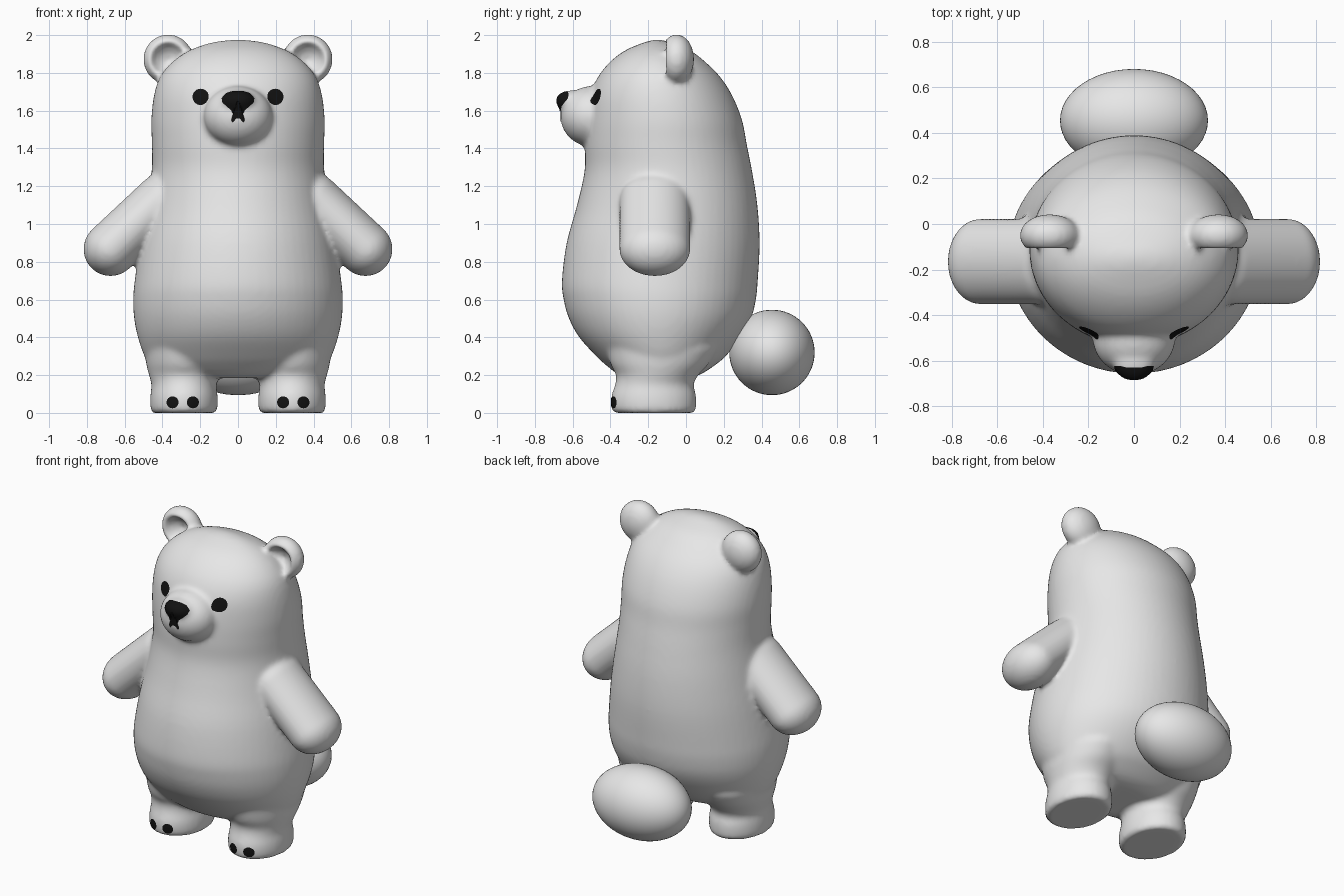
import bpy, bmesh, math
from mathutils import Vector, Matrix
from mathutils.bvhtree import BVHTree

if "Cube" in bpy.data.objects:
    bpy.data.objects.remove(bpy.data.objects["Cube"])


def material(name, rgb):
    m = bpy.data.materials.new(name)
    m.diffuse_color = (*rgb, 1)
    m.use_nodes = True
    m.node_tree.nodes["Principled BSDF"].inputs["Base Color"].default_value = m.diffuse_color
    return m


GREY = material("light grey", (0.8, 0.8, 0.8))
BLACK = material("black", (0.006, 0.006, 0.006))


def add_object(name, bm, mat):
    me = bpy.data.meshes.new(name)
    bm.to_mesh(me)
    bm.free()
    me.materials.append(mat)
    ob = bpy.data.objects.new(name, me)
    bpy.context.collection.objects.link(ob)
    for p in me.polygons:
        p.use_smooth = True
    return ob


def catmull(rows, steps=4):
    out = []
    for i in range(len(rows) - 1):
        a, b, c, d = (rows[max(0, min(len(rows) - 1, i + k))] for k in (-1, 0, 1, 2))
        for s in range(steps):
            t = s / steps
            out.append([0.5 * (2*q + (r - p)*t + (2*p - 5*q + 4*r - s4)*t*t + (3*q - p - 3*r + s4)*t**3)
                        for p, q, r, s4 in zip(a, b, c, d)])
    return out + [list(rows[-1])]


def loft(bm, rows, cx=0.0, n=64):
    """Closed stack of ellipses; each row is z, half width, front y, back y."""
    rings = []
    for z, rx, y0, y1 in catmull(rows):
        cy, ry = (y0 + y1) / 2, (y1 - y0) / 2
        rings.append([bm.verts.new((cx + rx * math.cos(a), cy + ry * math.sin(a), z))
                      for a in (2 * math.pi * k / n for k in range(n))])
    for lo, hi in zip(rings, rings[1:]):
        for k in range(n):
            bm.faces.new((lo[k], lo[(k+1) % n], hi[(k+1) % n], hi[k]))
    bm.faces.new(rings[0][::-1])
    bm.faces.new(rings[-1])


def ball(bm, centre, radii, warp=None, rot=None):
    verts = bmesh.ops.create_uvsphere(bm, u_segments=48, v_segments=32, radius=1)["verts"]
    for v in verts:
        co = Vector(a * r for a, r in zip(v.co, radii))
        if warp:
            co = warp(co)
        if rot:
            co = rot @ co
        v.co = co + Vector(centre)


# Torso and head
bm = bmesh.new()
loft(bm, [(0.185, 0.22, -0.30, 0.02), (0.205, 0.36, -0.36, 0.08), (0.25, 0.455, -0.42, 0.15),
          (0.30, 0.495, -0.475, 0.21), (0.40, 0.53, -0.565, 0.29), (0.50, 0.55, -0.62, 0.345),
          (0.60, 0.555, -0.648, 0.37), (0.70, 0.547, -0.657, 0.38), (0.90, 0.518, -0.632, 0.39),
          (1.10, 0.482, -0.577, 0.378), (1.28, 0.457, -0.537, 0.35), (1.42, 0.456, -0.535, 0.322),
          (1.55, 0.459, -0.528, 0.297), (1.68, 0.445, -0.508, 0.245), (1.78, 0.412, -0.465, 0.18),
          (1.86, 0.345, -0.40, 0.10), (1.92, 0.255, -0.32, 0.02), (1.96, 0.14, -0.225, -0.08),
          (1.975, 0.03, -0.17, -0.13)])

# Muzzle and nose bump
ball(bm, (0, -0.50, 1.57), (0.182, 0.165, 0.16))
ball(bm, (0, -0.605, 1.652), (0.092, 0.082, 0.056))


def dish(co):
    """Hollow the front of an ear."""
    r = math.hypot(co.x, co.z) / 0.092
    if co.y < 0 and r < 1:
        co.y += 0.1 * (1 - r * r) ** 0.8
    return co


for s in (-1, 1):
    # Legs with flat feet
    loft(bm, [(0.0, 0.165, -0.375, 0.035), (0.015, 0.176, -0.392, 0.052), (0.06, 0.179, -0.397, 0.055),
              (0.10, 0.177, -0.392, 0.052), (0.15, 0.172, -0.375, 0.04), (0.20, 0.185, -0.37, 0.065),
              (0.26, 0.20, -0.40, 0.12), (0.34, 0.21, -0.42, 0.17)], cx=s * 0.286)
    # Ears
    ball(bm, (s * 0.37, -0.05, 1.872), (0.132, 0.093, 0.132), warp=dish)
    # Arms: stretched capsules slanting outwards
    tip, shoulder = Vector((s * 0.675, -0.165, 0.867)), Vector((s * 0.40, -0.165, 1.125))
    d = shoulder - tip
    rot = Matrix.Rotation(math.atan2(d.x, d.z), 3, 'Y')
    ball(bm, tip, (0.143, 0.188, 0.143), rot=rot,
         warp=lambda co: co + Vector((0, 0, d.length)) if co.z > 1e-4 else co)

bear = add_object("bear_body", bm, GREY)

# Fuse the parts into one soft skin
rm = bear.modifiers.new("fuse", 'REMESH')
rm.mode, rm.voxel_size, rm.use_smooth_shade = 'VOXEL', 0.015, True
sm = bear.modifiers.new("soften", 'SMOOTH')
sm.factor, sm.iterations = 0.5, 7
dg = bpy.context.evaluated_depsgraph_get()
skin = bpy.data.meshes.new_from_object(bear.evaluated_get(dg))
bear.modifiers.clear()
bear.data = skin
if not skin.materials:
    skin.materials.append(GREY)
for p in skin.polygons:
    p.use_smooth = True
    p.material_index = 0
tree = BVHTree.FromPolygons([v.co for v in skin.vertices], [p.vertices[:] for p in skin.polygons])

# Tail
bm = bmesh.new()
ball(bm, (0, 0.455, 0.32), (0.325, 0.226, 0.226))
add_object("tail", bm, GREY)


def decal(name, outline, centre, y, direction=(0, 1, 0), rings=6):
    """Thin dark plate draped on the skin; outline is in x, z."""
    d = Vector(direction).normalized()
    bm = bmesh.new()

    def drape(x, z):
        p = Vector((x, y, z))
        hit, nor, _, _ = tree.ray_cast(p - d * 0.5, d)
        return bm.verts.new(hit + nor * 0.004 if hit else p)

    n = len(outline)
    mid = drape(*centre)
    prev = None
    for r in range(1, rings + 1):
        t = r / rings
        ring = [drape(centre[0] + (x - centre[0]) * t, centre[1] + (z - centre[1]) * t) for x, z in outline]
        for k in range(n):
            j = (k + 1) % n
            bm.faces.new((mid, ring[k], ring[j]) if prev is None else (prev[k], ring[k], ring[j], prev[j]))
        prev = ring
    bm.normal_update()
    if sum((f.normal.dot(d) * f.calc_area() for f in bm.faces)) > 0:
        bmesh.ops.reverse_faces(bm, faces=bm.faces[:])
    add_object(name, bm, BLACK)


def circle(x, z, rx, rz, n=24):
    return [(x + rx * math.cos(2 * math.pi * k / n), z + rz * math.sin(2 * math.pi * k / n)) for k in range(n)]


# Eyes and toes
for s, side in ((-1, "right"), (1, "left")):
    decal("eye_" + side, circle(s * 0.196, 1.672, 0.043, 0.043), (s * 0.196, 1.672), -0.5)
    for i, x in enumerate((0.24, 0.345)):
        decal(f"toe_{side}_{i + 1}", circle(s * x, 0.056, 0.031, 0.031), (s * x, 0.056), -0.39)

# Nose with small mouth below
half = [(0.03, 1.712), (0.06, 1.705), (0.084, 1.68), (0.08, 1.652), (0.06, 1.628), (0.036, 1.605),
        (0.024, 1.582), (0.036, 1.553), (0.028, 1.54), (0.008, 1.56)]
decal("nose", half + [(-x, z) for x, z in reversed(half)], (0, 1.655), -0.665, direction=(0, 1, -0.35))
